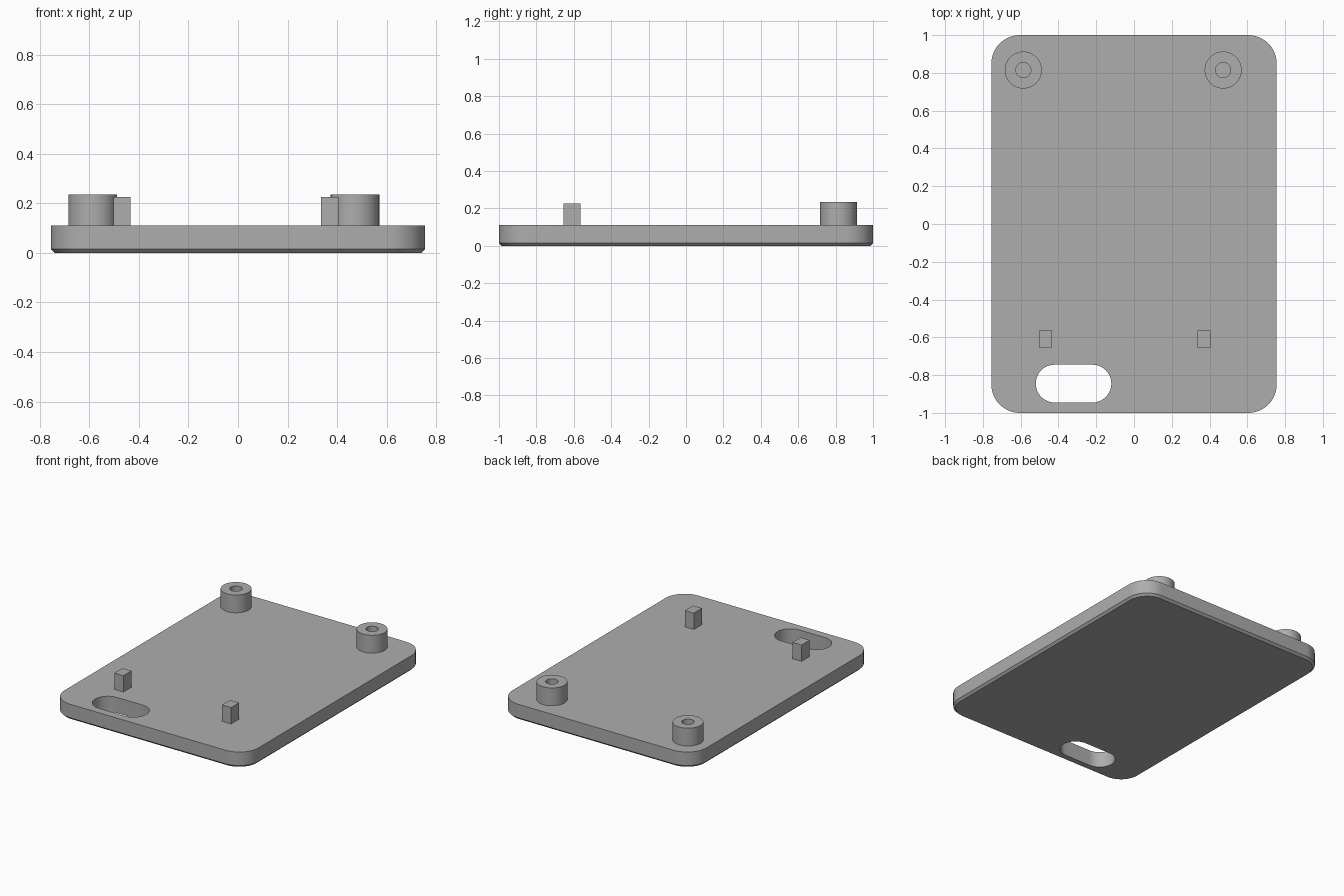
import bpy, bmesh
from math import sin, cos, pi

cube = bpy.data.objects.get("Cube")
if cube:
    bpy.data.objects.remove(cube, do_unlink=True)

gray = bpy.data.materials.new("plain_gray")
gray.use_nodes = True
color = (0.42, 0.42, 0.42, 1)
gray.diffuse_color = color
gray.node_tree.nodes["Principled BSDF"].inputs["Base Color"].default_value = color

PLATE_TOP = 0.11
CHAMFER = 0.015


def rounded_loop(bm, cx, cy, hx, hy, r, z, steps=12):
    """Closed ring of vertices along a rounded rectangle."""
    verts = []
    for q, (sx, sy) in enumerate([(1, 1), (-1, 1), (-1, -1), (1, -1)]):
        for i in range(steps + 1):
            a = (q + i / steps) * pi / 2
            verts.append(bm.verts.new((cx + sx * (hx - r) + r * cos(a),
                                       cy + sy * (hy - r) + r * sin(a), z)))
    return verts


def ring_edges(bm, ring):
    return [bm.edges.get((a, b)) or bm.edges.new((a, b))
            for a, b in zip(ring, ring[1:] + ring[:1])]


def skin(bm, low, high):
    n = len(low)
    for i in range(n):
        j = (i + 1) % n
        bm.faces.new((low[i], low[j], high[j], high[i]))


def finish(bm, name):
    bmesh.ops.remove_doubles(bm, verts=bm.verts, dist=0.00001)
    bmesh.ops.recalc_face_normals(bm, faces=bm.faces)
    mesh = bpy.data.meshes.new(name)
    bm.to_mesh(mesh)
    bm.free()
    mesh.materials.append(gray)
    obj = bpy.data.objects.new(name, mesh)
    bpy.context.collection.objects.link(obj)
    bpy.ops.object.select_all(action='DESELECT')
    obj.select_set(True)
    bpy.context.view_layer.objects.active = obj
    bpy.ops.object.shade_smooth_by_angle(angle=pi / 6)
    return obj


# Rounded plate with a chamfered underside and a through slot
bm = bmesh.new()
rings = [rounded_loop(bm, 0, 0, 0.755 - c, 1 - c, 0.15 - c, z)
         for c, z in [(CHAMFER, 0), (0, CHAMFER), (0, PLATE_TOP)]]
slot = [rounded_loop(bm, -0.32, -0.845, 0.2, 0.1, 0.0999, z) for z in (0, PLATE_TOP)]
skin(bm, rings[0], rings[1])
skin(bm, rings[1], rings[2])
skin(bm, slot[0], slot[1])
for outer, inner in [(rings[0], slot[0]), (rings[2], slot[1])]:
    bmesh.ops.triangle_fill(bm, use_beauty=True,
                            edges=ring_edges(bm, outer) + ring_edges(bm, inner))
finish(bm, "base_plate")


# Round standoffs with a blind screw hole
def standoff(name, x, y):
    bm = bmesh.new()
    profile = [(0.098, PLATE_TOP), (0.098, 0.235), (0.04, 0.235), (0.04, PLATE_TOP)]
    loops = [rounded_loop(bm, x, y, r, r, r, z) for r, z in profile]
    bmesh.ops.remove_doubles(bm, verts=[], dist=0)
    for low, high in zip(loops, loops[1:]):
        skin(bm, low, high)
    bm.faces.new(loops[-1])
    finish(bm, name)


standoff("standoff_right", -0.586, 0.815)
standoff("standoff_left", 0.472, 0.815)


# Square locating pegs
def peg(name, x, y):
    bm = bmesh.new()
    bmesh.ops.create_cube(bm, size=1)
    bmesh.ops.scale(bm, vec=(0.07, 0.09, 0.115), verts=bm.verts)
    bmesh.ops.translate(bm, vec=(x, y, PLATE_TOP + 0.0575), verts=bm.verts)
    finish(bm, name)


peg("peg_right", -0.468, -0.61)
peg("peg_left", 0.37, -0.61)
